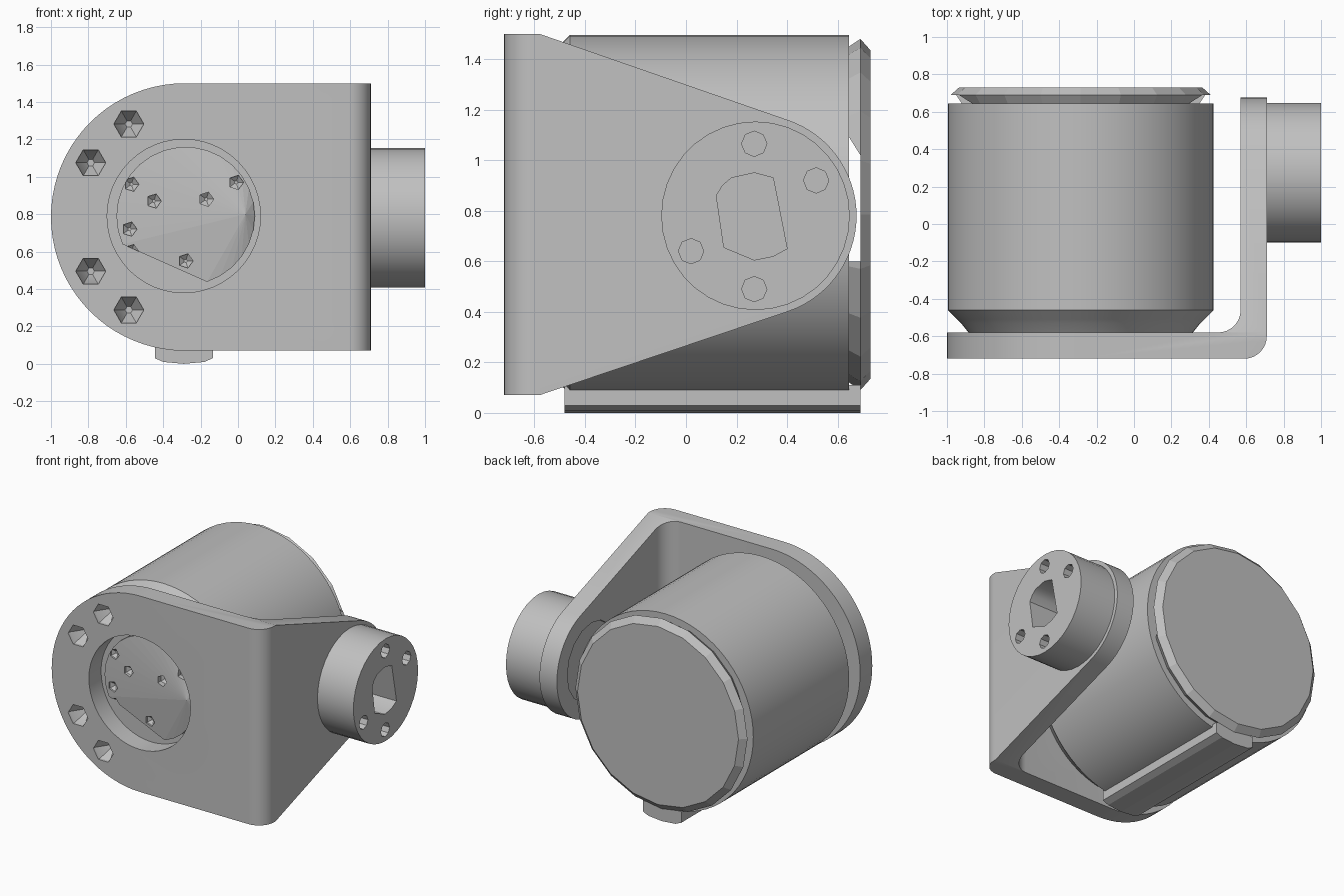
import bpy, bmesh
from math import sin, cos, radians, tau

if "Cube" in bpy.data.objects:
    bpy.data.objects.remove(bpy.data.objects["Cube"])

GREY = (0.53, 0.53, 0.53, 1)
metal = bpy.data.materials.new("grey metal")
metal.use_nodes = True
metal.diffuse_color = GREY
metal.node_tree.nodes["Principled BSDF"].inputs["Base Color"].default_value = GREY


def loft(name, axis, rings):
    """Solid through rings of 2D points, each placed at a distance along an axis."""
    place = {"x": lambda t, a, b: (t, a, b),
             "y": lambda t, a, b: (a, t, b),
             "z": lambda t, a, b: (a, b, t)}[axis]
    bm = bmesh.new()
    loops = [[bm.verts.new(place(t, *p)) for p in pts] for t, pts in rings]
    n = len(loops[0])
    for low, high in zip(loops, loops[1:]):
        for i in range(n):
            j = (i + 1) % n
            bm.faces.new((low[i], low[j], high[j], high[i]))
    bm.faces.new(loops[0])
    bm.faces.new(loops[-1])
    bmesh.ops.remove_doubles(bm, verts=bm.verts, dist=0.0002)
    bmesh.ops.recalc_face_normals(bm, faces=bm.faces)
    mesh = bpy.data.meshes.new(name)
    bm.to_mesh(mesh)
    bm.free()
    mesh.materials.append(metal)
    ob = bpy.data.objects.new(name, mesh)
    bpy.context.collection.objects.link(ob)
    return ob


def prism(name, axis, pts, lo, hi):
    return loft(name, axis, [(lo, pts), (hi, pts)])


def arc(c, r, start, end, n):
    angles = [radians(start + (end - start) * i / n) for i in range(n + 1)]
    return [(c[0] + r * cos(a), c[1] + r * sin(a)) for a in angles]


def lathe(name, axis, c, profile, n=64):
    """Turned part from (radius, distance) pairs."""
    return loft(name, axis, [(t, arc(c, r, 0, 360, n)[:-1]) for r, t in profile])


def combine(ob, cutter, operation="DIFFERENCE"):
    mod = ob.modifiers.new("cut", "BOOLEAN")
    mod.object, mod.operation, mod.solver = cutter, operation, "EXACT"
    bpy.context.view_layer.objects.active = ob
    bpy.ops.object.modifier_apply(modifier=mod.name)
    bpy.data.objects.remove(cutter)


def smooth(ob, angle=30):
    bpy.ops.object.select_all(action="DESELECT")
    ob.select_set(True)
    bpy.context.view_layer.objects.active = ob
    bpy.ops.object.shade_smooth_by_angle(angle=radians(angle))


MOTOR = (-0.285, 0.785)   # x, z of the motor axis
JOINT = (0.275, 0.78)     # y, z of the side joint axis

# L-shaped bracket: bent strip trimmed by its front and side outlines
strip = [(-1.02, -0.72)] + arc((0.59, -0.6), 0.12, -90, 0, 8)
strip += [(0.71, 0.7), (0.57, 0.7)] + arc((0.45, -0.46), 0.12, 0, -90, 8) + [(-1.02, -0.58)]
bracket = prism("bracket", "z", strip, 0.05, 1.52)
front_outline = arc(MOTOR, 0.715, 90, 270, 40) + [(0.9, 0.07), (0.9, 1.5)]
combine(bracket, prism("front_trim", "y", front_outline, -1, 1), "INTERSECT")
side_outline = [(-0.8, 1.6), (-0.8, 0), (-0.58, 0), (-0.58, 0.07)]
side_outline += arc(JOINT, 0.4, -71, 71, 30) + [(-0.58, 1.5), (-0.58, 1.6)]
combine(bracket, prism("side_trim", "x", side_outline, -1.2, 1), "INTERSECT")
combine(bracket, lathe("bore", "y", (-0.29, 0.79), [(0.41, -0.9), (0.41, -0.5)], 48))

# Hexagonal pits around the rounded end of the bracket
for angle in (121, 150, 210, 239):
    pos = arc(MOTOR, 0.58, angle, angle, 1)[0]
    combine(bracket, lathe("pit", "y", pos, [(0.08, -0.75), (0.08, -0.7), (0.02, -0.61)], 6))

# Shallow recess on the inner face of the arm
combine(bracket, lathe("recess", "x", JOINT, [(0.28, 0.5), (0.28, 0.6)], 16))
smooth(bracket)

# Motor body
body = lathe("motor_body", "y", MOTOR,
             [(0.6, -0.58), (0.64, -0.53), (0.66, -0.51), (0.71, -0.46), (0.71, 0.645)])
smooth(body)

# Recessed output flange with an off-centre fan face and one flattened side
rim = [p for i, p in enumerate(arc((-0.28, 0.79), 0.37, 0, 360, 30)[:-1])
       if not 208 < i * 12 < 284]
flange = loft("output_flange", "y", [(-0.56, rim), (-0.61, rim), (-0.65, [(0.04, 0.8)] * len(rim))])
for pos in ((-0.45, 0.87), (-0.57, 0.96), (-0.17, 0.88), (-0.28, 0.55),
            (-0.58, 0.72), (-0.57, 0.6), (-0.01, 0.97)):
    combine(flange, lathe("screw_pit", "y", pos, [(0.04, -0.7), (0.04, -0.6), (0.01, -0.58)], 5))

# Back cap with a slot under its left and right edges
cap = lathe("back_cap", "y", MOTOR, [(0.665, 0.645), (0.695, 0.69), (0.65, 0.73)], 20)
slot = [(0.6, 0.6), (0.69, 0.6), (0.69, 1.02), (0.64, 1.1), (0.6, 1.1)]
combine(cap, prism("slot", "x", slot, -1.2, 0.8))

# Cable cover strip below the motor
cover = [(-0.445, 0.11), (-0.445, 0.03), (-0.40, 0.01), (-0.29, 0),
         (-0.18, 0.01), (-0.135, 0.03), (-0.135, 0.11)]
prism("cable_cover", "y", cover, -0.48, 0.69)

# Side joint hub with an irregular socket and four bolt holes
hub = lathe("joint_hub", "x", JOINT, [(0.373, 0.7), (0.373, 1.0)], 36)
socket = [(0.145, 0.9), (0.18, 0.93), (0.27, 0.95), (0.345, 0.93), (0.4, 0.65),
          (0.345, 0.62), (0.27, 0.605), (0.15, 0.655), (0.12, 0.86)]
combine(hub, prism("socket", "x", socket, 0.76, 1.1))
for pos in ((0.27, 1.065), (0.515, 0.92), (0.02, 0.64), (0.27, 0.49)):
    combine(hub, lathe("bolt_hole", "x", pos, [(0.05, 0.85), (0.05, 1.1)], 8))
smooth(hub)
